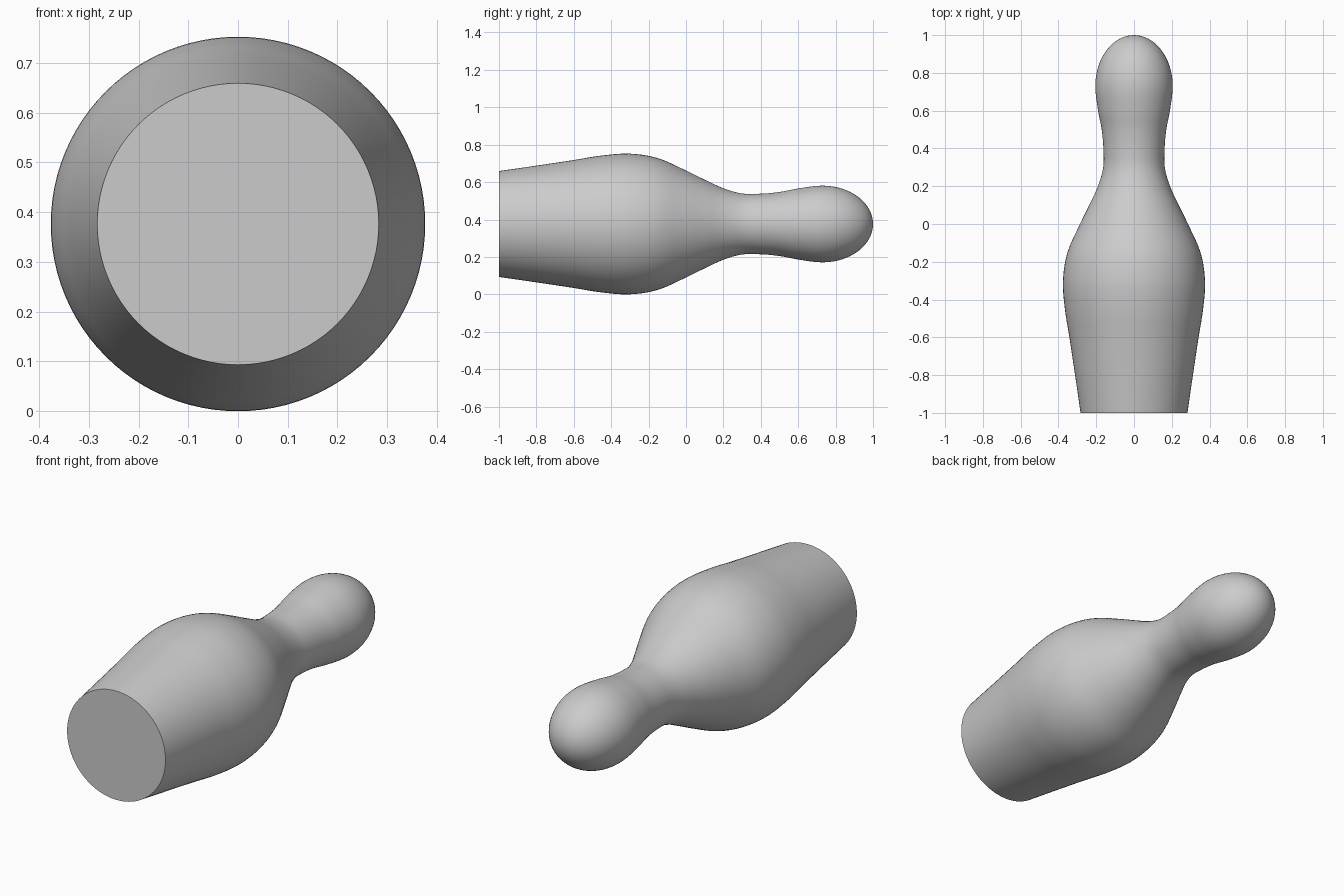
import bpy, bmesh, math

if "Cube" in bpy.data.objects:
    bpy.data.objects.remove(bpy.data.objects["Cube"])

SEGMENTS = 96
AXIS_Z = 0.376

# Body profile: (position along y, radius), from flat base to widest head ring
KEYS = [(-1.0, 0.283), (-0.8, 0.312), (-0.6, 0.342), (-0.45, 0.366), (-0.3, 0.376),
        (-0.15, 0.352), (0.0, 0.286), (0.1, 0.237), (0.2, 0.191), (0.3, 0.163),
        (0.4, 0.162), (0.5, 0.171), (0.6, 0.19), (0.73, 0.205)]


def slope(i):
    a, b = KEYS[max(i - 1, 0)], KEYS[min(i + 1, len(KEYS) - 1)]
    return 0.0 if i == len(KEYS) - 1 else (b[1] - a[1]) / (b[0] - a[0])


def smooth_profile(steps=5):
    pts = []
    for i in range(len(KEYS) - 1):
        (y0, r0), (y1, r1) = KEYS[i], KEYS[i + 1]
        h = y1 - y0
        for k in range(steps):
            t = k / steps
            r = ((2*t**3 - 3*t**2 + 1) * r0 + (t**3 - 2*t**2 + t) * h * slope(i)
                 + (3*t**2 - 2*t**3) * r1 + (t**3 - t**2) * h * slope(i + 1))
            pts.append((y0 + h * t, r))
    # Elliptical head dome
    y0, r0 = KEYS[-1]
    for k in range(16):
        a = math.pi / 2 * k / 16
        pts.append((y0 + (1 - y0) * math.sin(a), r0 * math.cos(a)))
    return pts


# Lathe the pin around the y axis
bm = bmesh.new()
rings = []
for y, r in smooth_profile():
    rings.append([bm.verts.new((r * math.cos(2 * math.pi * s / SEGMENTS), y,
                                AXIS_Z + r * math.sin(2 * math.pi * s / SEGMENTS)))
                  for s in range(SEGMENTS)])
for a, b in zip(rings, rings[1:]):
    for s in range(SEGMENTS):
        n = (s + 1) % SEGMENTS
        bm.faces.new((a[s], a[n], b[n], b[s]))
# Flat base and rounded tip
bm.faces.new(rings[0])
tip = bm.verts.new((0, 1, AXIS_Z))
for s in range(SEGMENTS):
    bm.faces.new((rings[-1][s], rings[-1][(s + 1) % SEGMENTS], tip))
bmesh.ops.recalc_face_normals(bm, faces=bm.faces)

mesh = bpy.data.meshes.new("bowling_pin")
bm.to_mesh(mesh)
bm.free()
pin = bpy.data.objects.new("bowling_pin", mesh)
bpy.context.collection.objects.link(pin)
bpy.context.view_layer.objects.active = pin
pin.select_set(True)
bpy.ops.object.shade_smooth_by_angle(angle=math.radians(40))
